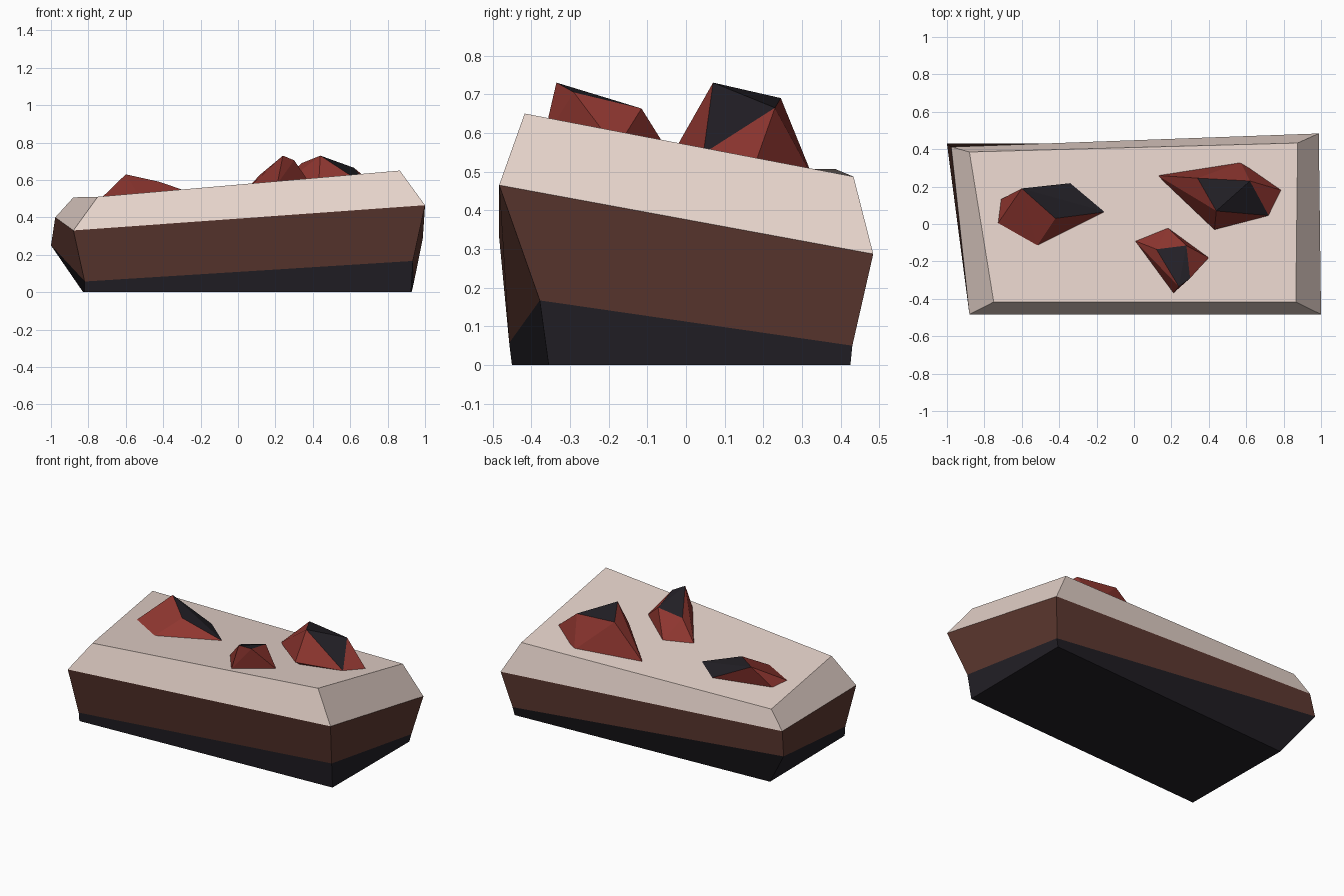
import bpy, bmesh
from mathutils import Vector

if "Cube" in bpy.data.objects:
    bpy.data.objects.remove(bpy.data.objects["Cube"])


def material(name, rgb):
    m = bpy.data.materials.new(name)
    m.diffuse_color = (*rgb, 1)
    m.use_nodes = True
    m.node_tree.nodes["Principled BSDF"].inputs["Base Color"].default_value = m.diffuse_color
    return m


CREAM = material("cream_stone", (0.80, 0.66, 0.60))
BROWN = material("brown_earth", (0.115, 0.042, 0.031))
DARK = material("dark_rock", (0.016, 0.014, 0.019))
RED = material("red_crystal", (0.28, 0.038, 0.030))


def finish(name, bm, mats):
    mesh = bpy.data.meshes.new(name)
    bm.to_mesh(mesh)
    bm.free()
    for m in mats:
        mesh.materials.append(m)
    obj = bpy.data.objects.new(name, mesh)
    bpy.context.collection.objects.link(obj)
    return obj


# Slab: four stacked rings, corners front-left, front-right, back-right, back-left
rings = [
    [(-.82, -.45, 0), (.925, -.355, 0), (.928, .425, 0), (-.828, .324, 0)],
    [(-.82, -.457, .057), (.935, -.378, .167), (.94, .43, .05), (-1, .43, .25)],
    [(-.88, -.483, .33), (1, -.483, .465), (.988, .484, .287), (-.977, .412, .40)],
    [(-.75, -.417, .51), (.865, -.417, .65), (.875, .433, .487), (-.88, .385, .507)],
]
bm = bmesh.new()
loops = [[bm.verts.new(p) for p in ring] for ring in rings]
bm.faces.new(loops[0][::-1]).material_index = 0
for layer, (lo, hi) in enumerate(zip(loops, loops[1:])):
    for i in range(4):
        j = (i + 1) % 4
        bm.faces.new((lo[i], lo[j], hi[j], hi[i])).material_index = layer
bm.faces.new(loops[3]).material_index = 2
finish("rock_slab", bm, [DARK, BROWN, CREAM])


# Crystals: convex hull of a base outline and raised points; dark cap facets
def crystal(name, base, raised, dark_base):
    pts = [Vector(p) - Vector((0, 0, .006)) for p in base]
    root = sum(pts, Vector()) / len(pts) - Vector((0, 0, .1))
    cap = [Vector(p) for p in raised]
    dark = cap + [pts[i] for i in dark_base]
    bm = bmesh.new()
    for p in pts + cap + [root]:
        bm.verts.new(p)
    bmesh.ops.convex_hull(bm, input=bm.verts[:])
    bmesh.ops.recalc_face_normals(bm, faces=bm.faces[:])
    for f in bm.faces:
        in_cap = all(any((v.co - d).length < 1e-4 for d in dark) for v in f.verts)
        f.material_index = int(in_cap and f.normal.z > 0)
    finish(name, bm, [RED, DARK])


crystal("left_crystal",
        [(-.73, 0, .51), (-.52, -.12, .508), (-.15, .065, .503), (-.325, .22, .50), (-.715, .13, .507)],
        [(-.60, .19, .63), (-.42, .03, .59)], (0, 2, 3))
crystal("back_crystal",
        [(.125, .26, .495), (.43, -.03, .56), (.72, .045, .553), (.79, .18, .53), (.57, .33, .487)],
        [(.44, .07, .73), (.34, .245, .69), (.62, .23, .665)], (2,))
crystal("front_crystal",
        [(.005, -.09, .515), (.21, -.37, .585), (.40, -.18, .565), (.18, -.02, .517)],
        [(.24, -.335, .73), (.30, -.29, .705), (.28, -.115, .663), (.12, -.135, .63)], ())
